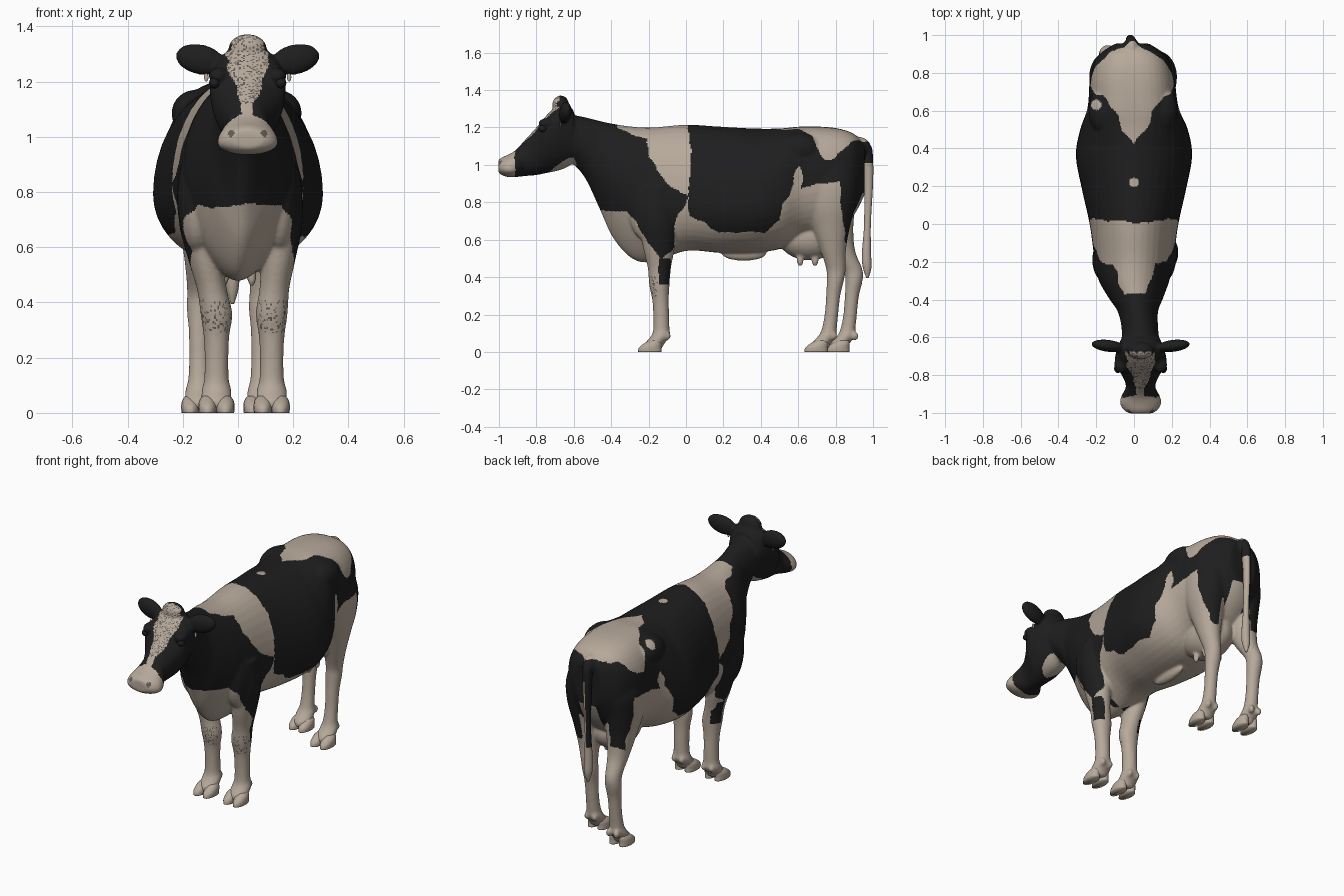
import bpy, bmesh, math, random
from mathutils import Matrix, Vector, noise

random.seed(4)
HX = 0.035  # the head is carried slightly to one side


def material(name, rgb):
    m = bpy.data.materials.new(name)
    m.diffuse_color = (*rgb, 1)
    return m


CREAM = material("cream_coat", (0.47, 0.395, 0.325))
BLACK = material("black_coat", (0.013, 0.013, 0.014))
GREY = material("speckle_grey", (0.12, 0.105, 0.09))


def spline(rows, n=5):
    """Catmull-Rom interpolation of section rows."""
    rows = [Vector(r) for r in rows]
    out = []
    for i in range(len(rows) - 1):
        b, c = rows[i], rows[i + 1]
        a, d = rows[max(i - 1, 0)], rows[min(i + 2, len(rows) - 1)]
        for k in range(n):
            t = k / n
            out.append(b + (c - a) * (t / 2) + (a * 2 - b * 5 + c * 4 - d) * (t * t / 2)
                       + (b * 3 - a - c * 3 + d) * (t ** 3 / 2))
    return out + [rows[-1]]


def torso_shape(y, c, s):
    """Squarer rump, tapered brisket."""
    if s > 0:
        e = 1 - .25 * min(1, max(0, (y - .42) / .16))
        return math.copysign(abs(c) ** e, c), s ** e
    return c * (1 - .42 * s * s * min(1, max(0, (-y - .05) / .2))), s


def loft(bm, rows, plane, sides=32, n=5, shape=None):
    """Rows are x, y, z, half width, plus extent, minus extent."""
    rings = []
    for x, y, z, a, up, down in spline(rows, n):
        ring = []
        for k in range(sides):
            t = 2 * math.pi * k / sides
            u, v = math.cos(t), math.sin(t)
            if shape:
                u, v = shape(y, u, v)
            u *= a
            v *= up if v > 0 else down
            ring.append(bm.verts.new((x + u, y, z + v) if plane == "y" else (x + u, y + v, z)))
        rings.append(ring)
    for p, q in zip(rings, rings[1:]):
        for k in range(sides):
            j = (k + 1) % sides
            bm.faces.new((p[k], p[j], q[j], q[k]))
    bm.faces.new(rings[0])
    bm.faces.new(rings[-1])


def ball(bm, pos, radii, rot=Matrix()):
    m = Matrix.Translation(pos) @ rot @ Matrix.Diagonal((*radii, 1))
    bmesh.ops.create_uvsphere(bm, u_segments=24, v_segments=16, radius=1, matrix=m)


def finish(bm, name, mats):
    bmesh.ops.recalc_face_normals(bm, faces=bm.faces)
    me = bpy.data.meshes.new(name)
    bm.to_mesh(me)
    bm.free()
    for m in mats:
        me.materials.append(m)
    me.polygons.foreach_set("use_smooth", [True] * len(me.polygons))
    ob = bpy.data.objects.new(name, me)
    bpy.context.collection.objects.link(ob)
    return ob


skin, hooves = bmesh.new(), bmesh.new()

# Torso and neck
loft(skin, [(.035, -.62, 1.15, .10, .12, .13), (.03, -.54, 1.10, .097, .155, .17),
            (.02, -.46, 1.03, .108, .205, .27), (.01, -.39, .95, .145, .27, .34),
            (0, -.29, .88, .19, .325, .38), (0, -.18, .84, .21, .36, .36),
            (0, 0, .82, .235, .395, .28), (0, .18, .79, .275, .415, .26),
            (0, .36, .79, .308, .405, .26), (0, .5, .82, .285, .375, .27),
            (-.005, .62, .88, .24, .325, .28), (-.01, .78, .92, .222, .28, .30),
            (-.01, .89, .95, .18, .22, .23), (-.01, .955, .97, .09, .14, .13)], "y", 40, shape=torso_shape)
# Head
loft(skin, [(HX, -1.003, .99, .06, .035, .03), (HX, -.985, .98, .09, .06, .035),
            (HX, -.95, .978, .11, .077, .043), (HX, -.91, .985, .102, .095, .05),
            (HX, -.86, 1.03, .078, .105, .09), (HX, -.8, 1.1, .10, .10, .155),
            (HX, -.75, 1.17, .135, .09, .215), (HX, -.7, 1.2, .135, .11, .235),
            (HX, -.65, 1.2, .12, .14, .22), (HX, -.6, 1.17, .10, .12, .16)], "y")
ball(skin, (HX, -.67, 1.32), (.07, .045, .052))
# Udder, navel fold and tail head
ball(skin, (0, .66, .615), (.12, .17, .125))
ball(skin, (0, .31, .525), (.03, .12, .038))
ball(skin, (-.015, .925, 1.09), (.045, .065, .06))

FRONT = [(0, -.16, .88, .07, .10, .10), (0, -.15, .7, .08, .10, .10), (.3, -.145, .56, .064, .085, .085),
         (.7, -.14, .45, .054, .06, .065), (1, -.14, .36, .058, .052, .057), (1, -.135, .28, .047, .043, .046),
         (1, -.133, .2, .043, .043, .042), (1, -.132, .12, .045, .044, .043), (1, -.135, .085, .054, .05, .052),
         (1, -.165, .045, .055, .05, .055), (1, -.175, .015, .05, .045, .045)]
HIND = [(0, .77, 1.0, .09, .13, .13), (0, .78, .9, .112, .14, .16), (0, .78, .78, .105, .125, .15),
        (.2, .78, .66, .082, .095, .105), (.5, .785, .54, .06, .07, .065), (.9, .80, .44, .046, .054, .05),
        (1, .798, .38, .046, .046, .046), (1, .787, .3, .039, .038, .038), (1, .777, .2, .037, .037, .036),
        (1, .765, .12, .041, .041, .04), (1, .755, .085, .05, .048, .048), (1, .725, .045, .052, .05, .055),
        (1, .715, .015, .048, .045, .045)]


def leg(rows, top_x, foot_x, shift, heel):
    """Leg with two claws and two dewclaws."""
    loft(skin, [(top_x + (foot_x - top_x) * t, y + shift * t, z, a, b, f)
                for t, y, z, a, b, f in rows], "z", 24)
    y = heel + shift
    for s in (-1, 1):
        x = foot_x + s * .032
        ball(skin, (foot_x + s * .026, y + .088, .085), (.017, .021, .024))
        loft(hooves, [(x, y, 0, .032, .06, .067), (x, y, .022, .034, .058, .062),
                      (x, y + .01, .045, .03, .05, .045), (x, y + .025, .062, .018, .03, .03)], "z", 16, 3)


leg(FRONT, -.135, -.078, 0, -.19)
leg(FRONT, .155, .122, 0, -.19)
leg(HIND, .115, .085, 0, .70)
leg(HIND, -.125, -.14, .10, .715)

for s in (-1, 1):
    ball(skin, (s * .148, -.19, .78), (.073, .12, .20))                 # shoulder
    ball(skin, (s * .148 - .005, .6, 1.085), (.088, .13, .085))         # hip bone
    ball(skin, (HX + s * .105, -.745, 1.22), (.036, .045, .03))         # brow
    tilt = Matrix.Rotation(-s * .22, 4, "Y") @ Matrix.Rotation(s * .12, 4, "Z")
    ball(skin, (HX + s * .172, -.645, 1.28), (.092, .032, .055), tilt)  # ear
    for y in (.61, .69):
        ball(skin, (s * .05, y, .495), (.017, .02, .04))                # teat

# Coat patches as side outlines (y, z) and a rump outline (y, |x|)
FORE = [(-.915, .9), (-.76, .935), (-.7, .985), (-.6, 1.04), (-.575, .95), (-.55, .8), (-.5, .75), (-.32, .75),
        (-.25, .68), (-.21, .58), (-.13, .5), (-.07, .55), (-.05, .73), (0, .79), (.01, .83), (-.1, .9),
        (-.15, .97), (-.2, 1.05), (-.23, 1.3), (-.5, 1.5), (-.915, 1.5)]
BARREL = [(0, 1.3), (.03, 1.0), (.01, .83), (.02, .73), (.1, .69), (.18, .64), (.42, .64), (.5, .7), (.52, .79),
          (.58, .89), (.57, .95), (.6, 1.0), (.62, .93), (.61, .88), (.82, .91), (.83, .75), (.86, .58),
          (.9, .6), (1.0, .8), (1.1, 1.3)]
RUMP = [(.43, 0), (.5, .06), (.6, .1), (.68, .16), (.72, .3), (.88, .3), (.92, .1), (1, .04), (1, -.1), (.43, -.1)]
RUMP_SIDE = [(.4, 1.15), (.6, 1.13), (.69, 1.1), (.74, 1.03), (.79, 1.03), (.84, 1.07), (.88, 1.12), (1, 1.13),
             (1, 1.4), (.4, 1.4)]


def inside(poly, u, v):
    hit = False
    for (a, b), (c, d) in zip(poly, poly[1:] + poly[:1]):
        if (b > v) != (d > v) and u < a + (c - a) * (v - b) / (d - b):
            hit = not hit
    return hit


def coat(p, n):
    """0 cream, 1 black, 2 grey."""
    w = noise.noise_vector(p * 14) * .016
    x, y, z = p
    ax, out = abs(x), n.x * (1 if x > 0 else -1)
    u, v = y + w.x, z + w.y
    if y < -.676 and z > 1.02 and n.y < -.2 and abs(n.x) < .75:         # blaze
        if abs(x - HX) + w.z < min(.075, .022 + .4 * max(0, z - 1.12)):
            return 2 if z > 1.12 and random.random() < .25 else 0
    for s in (-1, 1):                                                   # nostrils
        if y < -.94 and (Vector((x - HX - s * .06, z - 1.012))).length < .012:
            return 2
    if z < .5:                                                          # forearm patch and knees
        if z > .36 and -.145 < u < -.085 and out > .3 and ax > .08:
            return 1
        return 2 if .29 < z < .41 and y < -.12 and n.y < -.2 and random.random() < .16 else 0
    if inside(FORE, u, v):
        if -.37 < u and z > 1.1 and ax + w.z < .06 + (u + .37) * .35:
            return 0
        return 1 if z > .7 or out > .1 else 0
    if inside(BARREL, u, v):
        if inside(RUMP_SIDE, u, v) and inside(RUMP, u, ax + w.z):
            return 0
        if y > .6 and z < .85 and (ax < .06 or out < -.2):
            return 0
        if (Vector((x + .2, y - .63))).length < .028 and z > 1.0 or Vector((x, y - .22)).length < .025:
            return 0
        return 1
    return 0


# Fuse the body parts into one smooth hide, then colour its faces
rough = finish(skin, "rough_body", [])
mod = rough.modifiers.new("fuse", "REMESH")
mod.mode, mod.voxel_size = "VOXEL", .007
mod = rough.modifiers.new("soften", "SMOOTH")
mod.factor, mod.iterations = .5, 12
hide = bpy.data.meshes.new_from_object(rough.evaluated_get(bpy.context.evaluated_depsgraph_get()))
bpy.data.objects.remove(rough)
hide.materials.clear()
for m in (CREAM, BLACK, GREY):
    hide.materials.append(m)
for f in hide.polygons:
    f.material_index = coat(f.center, f.normal)
    f.use_smooth = True
bpy.context.collection.objects.link(bpy.data.objects.new("body", hide))
finish(hooves, "hooves", [CREAM])

# Tail, half cream and half black, with a cream tuft
bm = bmesh.new()
loft(bm, [(-.01, .93, 1.125, .02, .02, .02), (-.015, .96, 1.10, .028, .03, .03), (-.018, .973, 1.03, .026, .027, .03),
          (-.02, .977, .9, .021, .023, .025), (-.02, .97, .68, .018, .018, .018), (-.02, .965, .52, .025, .025, .025),
          (-.02, .968, .45, .022, .023, .022), (-.02, .97, .395, .006, .006, .006)], "z", 16)
tail = finish(bm, "tail", [CREAM, BLACK])
for f in tail.data.polygons:
    c = f.center
    f.material_index = int(c.z < 1.12 and (c.z > 1.0 or (c.x < -.02 and c.z > .6)))

# Eyes and ear tags
eyes, tags = bmesh.new(), bmesh.new()
for s in (-1, 1):
    ball(eyes, (HX + s * .12, -.765, 1.195), (.02, .024, .02))
    ball(tags, (HX + s * .15, -.672, 1.215), (.008, .004, .015))
finish(eyes, "eyes", [BLACK])
finish(tags, "ear_tags", [CREAM])
